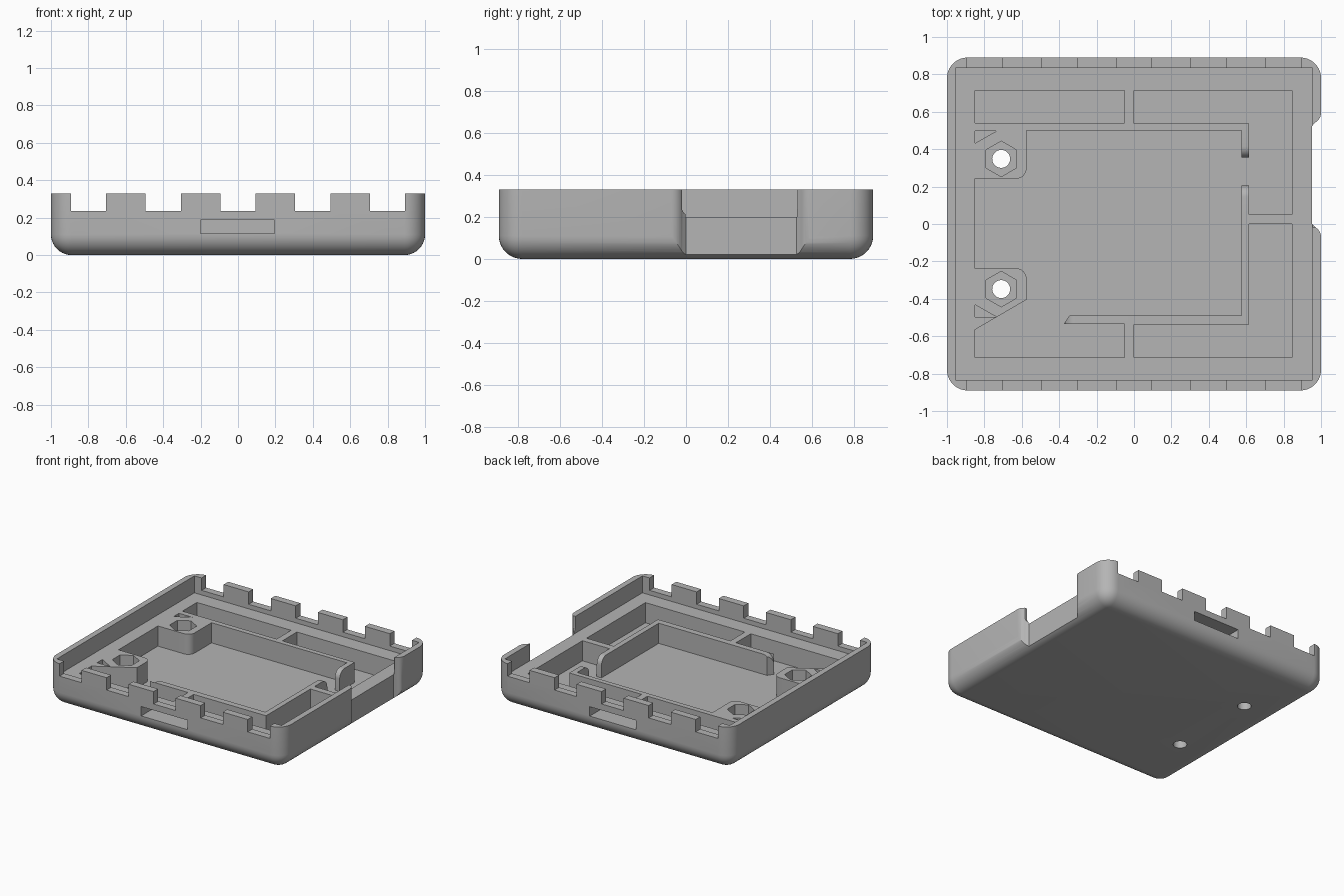
import bpy, bmesh, math
from mathutils import Vector

if "Cube" in bpy.data.objects:
    bpy.data.objects.remove(bpy.data.objects["Cube"])

LEDGE, FLOOR, TOP = 0.2, 0.045, 0.33

grey = bpy.data.materials.new("matte grey")
grey.use_nodes = True
grey.diffuse_color = (0.46, 0.46, 0.46, 1)
grey.node_tree.nodes["Principled BSDF"].inputs["Base Color"].default_value = (0.46, 0.46, 0.46, 1)


def make_object(name, bm):
    bmesh.ops.recalc_face_normals(bm, faces=bm.faces[:])
    mesh = bpy.data.meshes.new(name)
    bm.to_mesh(mesh)
    bm.free()
    mesh.materials.append(grey)
    obj = bpy.data.objects.new(name, mesh)
    bpy.context.collection.objects.link(obj)
    return obj


def arc(cx, cy, r, start, end, steps=8):
    angles = [math.radians(start + (end - start) * i / steps) for i in range(steps + 1)]
    return [(cx + r * math.cos(a), cy + r * math.sin(a)) for a in angles]


def rect(a0, a1, b0, b1):
    return [(a0, b0), (a1, b0), (a1, b1), (a0, b1)]


def cut(points, lo, hi, axis="Z"):
    """Subtract a prism, extruded along the axis, from the tray."""
    place = {"X": lambda a, b, h: (h, a, b),
             "Y": lambda a, b, h: (a, h, b),
             "Z": lambda a, b, h: (a, b, h)}[axis]
    bm = bmesh.new()
    face = bm.faces.new([bm.verts.new(place(a, b, lo)) for a, b in points])
    grown = bmesh.ops.extrude_face_region(bm, geom=[face])
    verts = [v for v in grown["geom"] if isinstance(v, bmesh.types.BMVert)]
    bmesh.ops.translate(bm, verts=verts, vec=Vector(place(0, 0, hi - lo)))
    cutter = make_object("cutter", bm)
    cutter.hide_render = True
    mod = tray.modifiers.new("cut", "BOOLEAN")
    mod.operation, mod.solver, mod.object = "DIFFERENCE", "EXACT", cutter
    bpy.ops.object.modifier_apply(modifier=mod.name)
    bpy.data.objects.remove(cutter)


# Solid tray blank with rounded sides and bottom
bm = bmesh.new()
bmesh.ops.create_cube(bm, size=1)
bmesh.ops.scale(bm, vec=(2, 1.78, TOP), verts=bm.verts[:])
bmesh.ops.translate(bm, vec=(0, 0, TOP / 2), verts=bm.verts[:])
edges = [e for e in bm.edges if min(v.co.z for v in e.verts) < 0.01]
bmesh.ops.bevel(bm, geom=edges, offset=0.11, segments=10, profile=0.5, affect="EDGES")
tray = make_object("enclosure_tray", bm)
bpy.ops.object.select_all(action="DESELECT")
tray.select_set(True)
bpy.context.view_layer.objects.active = tray

# Hollow inside the rim, down to the ledge
cut(rect(-0.955, 0.955, -0.835, 0.835), LEDGE, 1)

# Corner pockets
cut(rect(-0.85, -0.05, 0.54, 0.715), FLOOR, 0.5)
for side, end in ((1, 0.05), (-1, 0)):
    cut([(0, side * 0.715), (0.845, side * 0.715), (0.845, end),
         (0.615, end), (0.615, side * 0.538), (0, side * 0.538)], FLOOR, 0.5)

# Central bay, which runs into the front left pocket
bay = [(-0.85, -0.715), (-0.05, -0.715), (-0.05, -0.535), (-0.375, -0.535),
       (-0.345, -0.49), (0.575, -0.49), (0.575, 0.5), (-0.575, 0.5)]
bay += arc(-0.63, 0.297, 0.055, 0, -90)
bay += [(-0.85, 0.242), (-0.85, -0.237)]
bay += arc(-0.63, -0.292, 0.055, 90, 0)
bay += [(-0.575, -0.405), (-0.85, -0.565)]
cut(bay, FLOOR, 0.5)

# Gap in the side divider, with rounded wall ends
cut(rect(0.56, 0.63, 0.205, 0.355), FLOOR, 0.5)
r = 0.06
for tip, d in ((0.205, -1), (0.355, 1)):
    curve = [(tip + d * (r - a), LEDGE - r + b) for a, b in arc(0, 0, r, 0, 90)]
    cut(curve + [(tip + d * r, 0.25), (tip - d * 0.01, 0.25), (tip - d * 0.01, LEDGE - r)],
        0.56, 0.63, "X")
curve = [(-0.37 + r - a, LEDGE - r + b) for a, b in arc(0, 0, r, 0, 90)]
cut(curve + [(-0.37 + r, 0.25), (-0.4, 0.25), (-0.4, LEDGE - r)], -0.534, -0.48, "Y")

# Small triangular pockets, nut seats and screw holes
for side in (1, -1):
    cut([(-0.85, side * 0.497), (-0.735, side * 0.497), (-0.85, side * 0.432)], FLOOR, 0.5)
    cut(arc(-0.71, side * 0.348, 0.095, 30, 330, 5), 0.09, 0.5)
    cut(arc(-0.71, side * 0.348, 0.048, 0, 345, 23), -0.1, 0.5)

# Rim notches and latch slots, front and back
for side in (1, -1):
    y0, y1 = sorted((side * 0.8, side))
    for x in (-0.8, -0.4, 0, 0.4, 0.8):
        cut(rect(x - 0.094, x + 0.094, 0.235, 0.5), y0, y1, "Y")
    y0, y1 = sorted((side * 0.74, side))
    cut(rect(-0.2, 0.195, 0.115, 0.187), y0, y1, "Y")

# Recess and opening in the side wall
low = arc(0.94, -0.07, 0.06, 0, 60, 6) + [(0.953, 0)]
high = [(0.953, 0.525)] + arc(0.94, 0.595, 0.06, -60, 0, 6)
cut(low + high + [(1.1, 0.595), (1.1, -0.07)], -0.1, 0.5)
cut(arc(0.02, LEDGE + 0.045, 0.04, 180, 270) + arc(0.49, LEDGE + 0.045, 0.04, 270, 360)
    + [(0.53, 0.5), (-0.02, 0.5)], 0.9, 1.1, "X")

bpy.ops.object.shade_smooth_by_angle(angle=math.radians(30))
